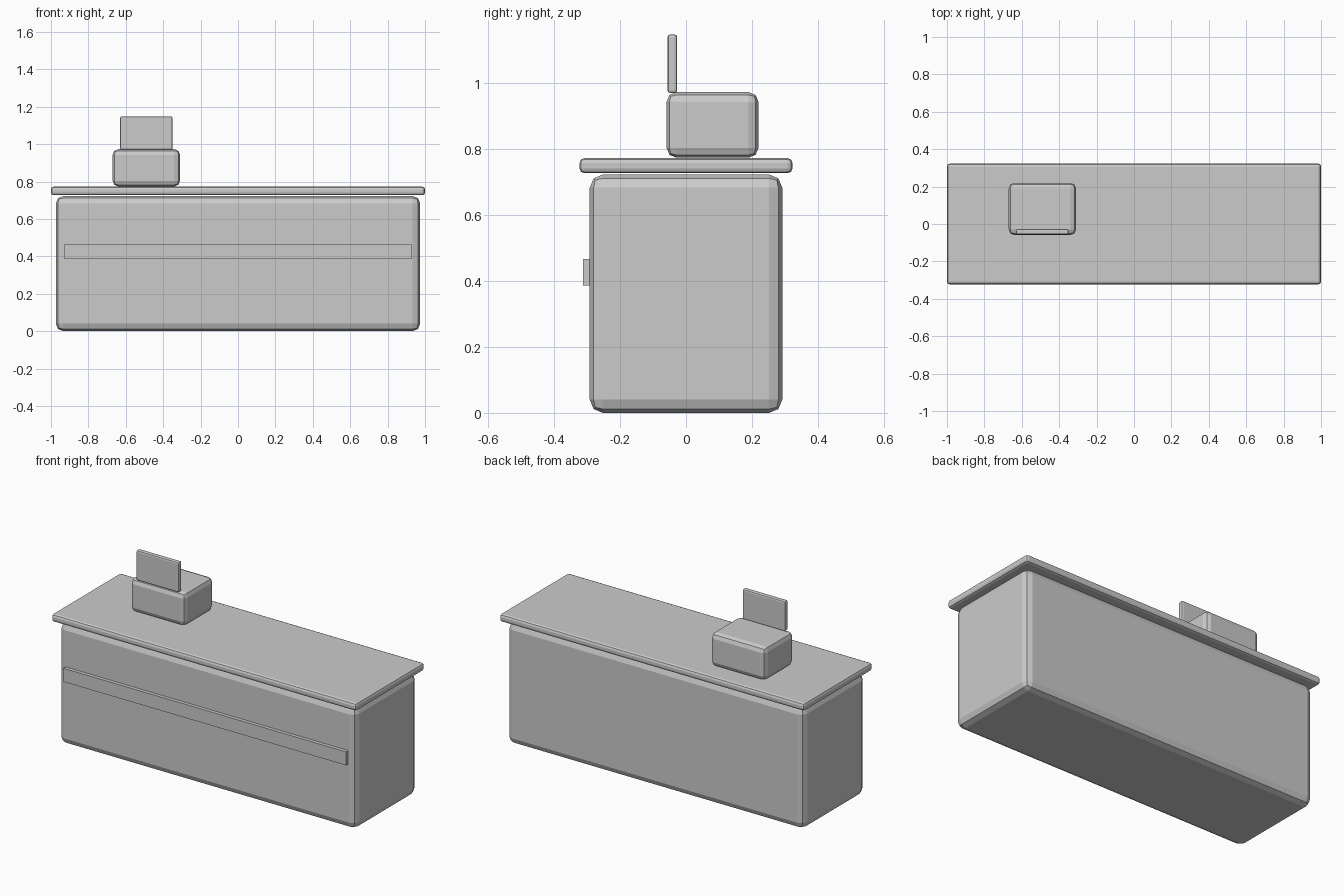
import bpy
import bmesh
from mathutils import Vector

cube = bpy.data.objects.get("Cube")
if cube:
    bpy.data.objects.remove(cube, do_unlink=True)

grey = bpy.data.materials.new("plain_grey")
grey.use_nodes = True
colour = (0.6, 0.6, 0.6, 1)
grey.diffuse_color = colour
grey.node_tree.nodes["Principled BSDF"].inputs["Base Color"].default_value = colour


def box(name, low, high, bevel=0):
    """Box between two corners, with softly chamfered edges."""
    low, high = Vector(low), Vector(high)
    bm = bmesh.new()
    bmesh.ops.create_cube(bm, size=1)
    bmesh.ops.scale(bm, vec=high - low, verts=bm.verts)
    mesh = bpy.data.meshes.new(name)
    bm.to_mesh(mesh)
    bm.free()
    mesh.materials.append(grey)
    obj = bpy.data.objects.new(name, mesh)
    obj.location = (low + high) / 2
    bpy.context.collection.objects.link(obj)
    if bevel:
        mod = obj.modifiers.new("edge_bevel", 'BEVEL')
        mod.width = bevel
        mod.segments = 2
    return obj


# Counter cabinet with its overhanging top
box("counter_body", (-0.974, -0.292, 0), (0.974, 0.292, 0.723), 0.04)
box("counter_top", (-1, -0.323, 0.727), (1, 0.323, 0.773), 0.015)

# Raised trim along the front
box("front_trim", (-0.928, -0.313, 0.387), (0.928, -0.285, 0.467))

# Till and its upright display
box("till_body", (-0.67, -0.059, 0.774), (-0.31, 0.22, 0.973), 0.03)
box("till_display", (-0.63, -0.056, 0.97), (-0.35, -0.027, 1.148), 0.008)
